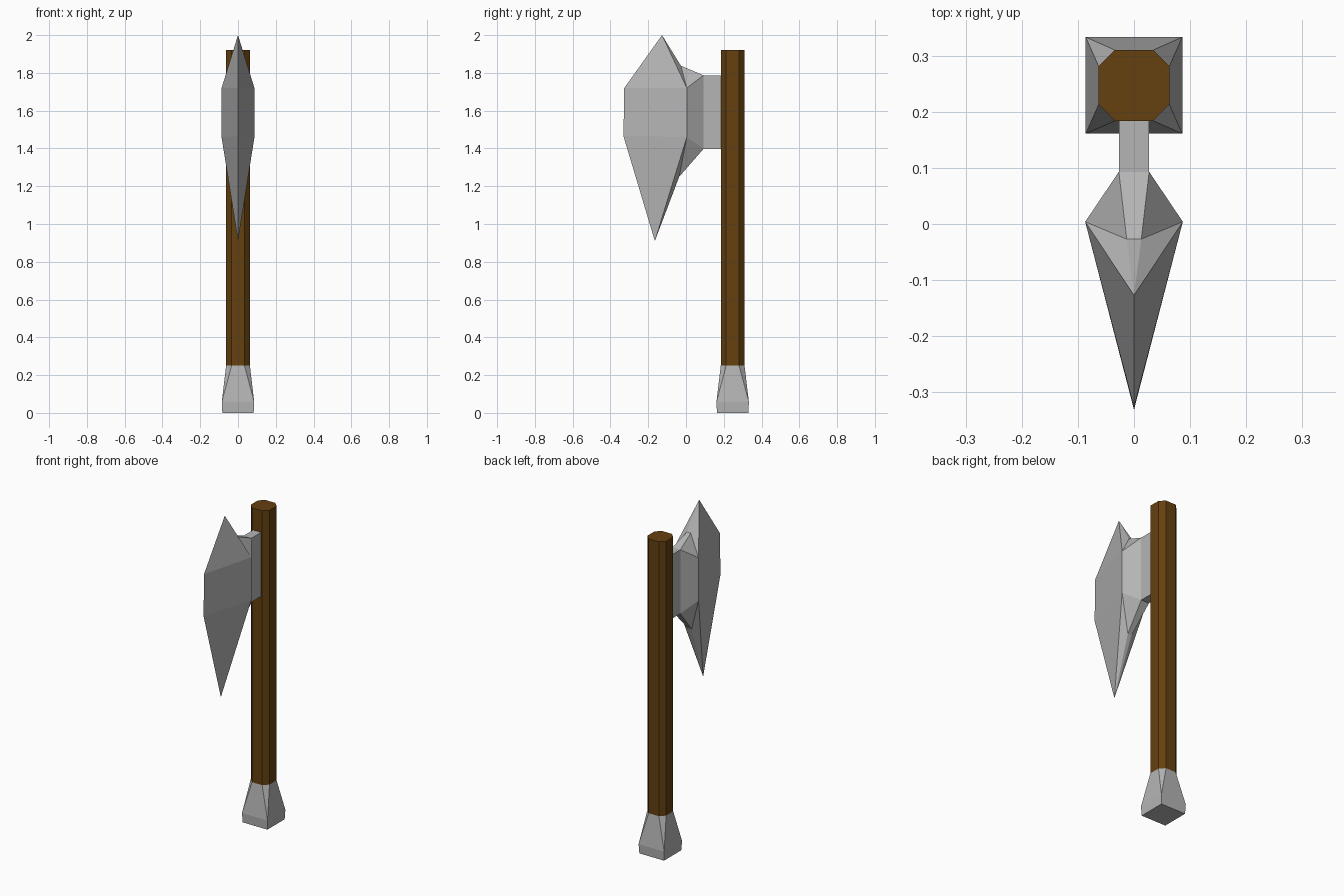
import bpy, bmesh

if "Cube" in bpy.data.objects:
    bpy.data.objects.remove(bpy.data.objects["Cube"])

def material(name, rgb):
    m = bpy.data.materials.new(name)
    m.diffuse_color = (*rgb, 1)
    m.use_nodes = True
    m.node_tree.nodes["Principled BSDF"].inputs["Base Color"].default_value = m.diffuse_color
    return m

steel = material("steel grey", (0.46, 0.46, 0.46))
wood = material("brown wood", (0.13, 0.052, 0.005))
CY = 0.247  # handle axis

def finish(name, bm, mat):
    bmesh.ops.remove_doubles(bm, verts=bm.verts, dist=1e-4)
    bmesh.ops.recalc_face_normals(bm, faces=bm.faces)
    me = bpy.data.meshes.new(name)
    bm.to_mesh(me)
    bm.free()
    me.materials.append(mat)
    ob = bpy.data.objects.new(name, me)
    bpy.context.collection.objects.link(ob)
    return ob

def loft(name, sections, mat):
    """Stack chamfered squares given as (z, half width, half flat)."""
    bm = bmesh.new()
    rings = []
    for z, h, f in sections:
        pts = [(h, -f), (h, f), (f, h), (-f, h), (-h, f), (-h, -f), (-f, -h), (f, -h)]
        rings.append([bm.verts.new((x, CY + y, z)) for x, y in pts])
    for a, b in zip(rings, rings[1:]):
        for i in range(8):
            j = (i + 1) % 8
            bm.faces.new((a[i], a[j], b[j], b[i]))
    bm.faces.new(rings[0])
    bm.faces.new(rings[-1])
    return finish(name, bm, mat)

# Octagonal shaft and square-footed pommel
loft("handle", [(0.25, 0.063, 0.034), (1.92, 0.063, 0.034)], wood)
loft("pommel", [(0, 0.083, 0.083), (0.057, 0.086, 0.086), (0.25, 0.063, 0.034)], steel)

# Axe head: right half, mirrored across x = 0
P = {
    "tip_t": (0, -0.127, 2.0), "tip_b": (0, -0.165, 0.91),         # blade points
    "edge_t": (0, -0.327, 1.72), "edge_b": (0, -0.331, 1.465),     # cutting edge
    "ridge_t": (0.087, 0.004, 1.72), "ridge_b": (0.087, 0.004, 1.46),
    "spur_t": (0.013, -0.027, 1.838), "spur_b": (0.013, -0.036, 1.25),
    "neck_t": (0.027, 0.093, 1.787), "neck_b": (0.027, 0.093, 1.398),
    "root_t": (0.027, 0.19, 1.787), "root_b": (0.027, 0.19, 1.398),
}
for k in ("spur", "neck", "root"):
    for s in "tb":
        P[f"{k}_mid_{s}"] = (0, *P[f"{k}_{s}"][1:])

bm = bmesh.new()
V = {k: bm.verts.new(p) for k, p in P.items()}
for strip in ("edge ridge", "ridge neck", "neck root", "root root_mid"):   # side bands
    a, b = strip.split()
    bm.faces.new([V[a + "_t"], V[b + "_t"], V[b + "_b"], V[a + "_b"]])
for s in "tb":                                                             # upper and lower facets
    for f in ("edge ridge tip", "ridge spur tip", "ridge neck spur", "tip spur spur_mid",
              "spur neck neck_mid spur_mid", "neck root root_mid neck_mid"):
        bm.faces.new([V[f"{k}_{s}"] for k in f.split()])
head = finish("axe_head", bm, steel)

# Point the half shell's normals outward, then mirror
me = head.data
if sum(p.normal.x * p.area for p in me.polygons) < 0:
    me.flip_normals()
head.modifiers.new("mirror", "MIRROR").use_clip = True
